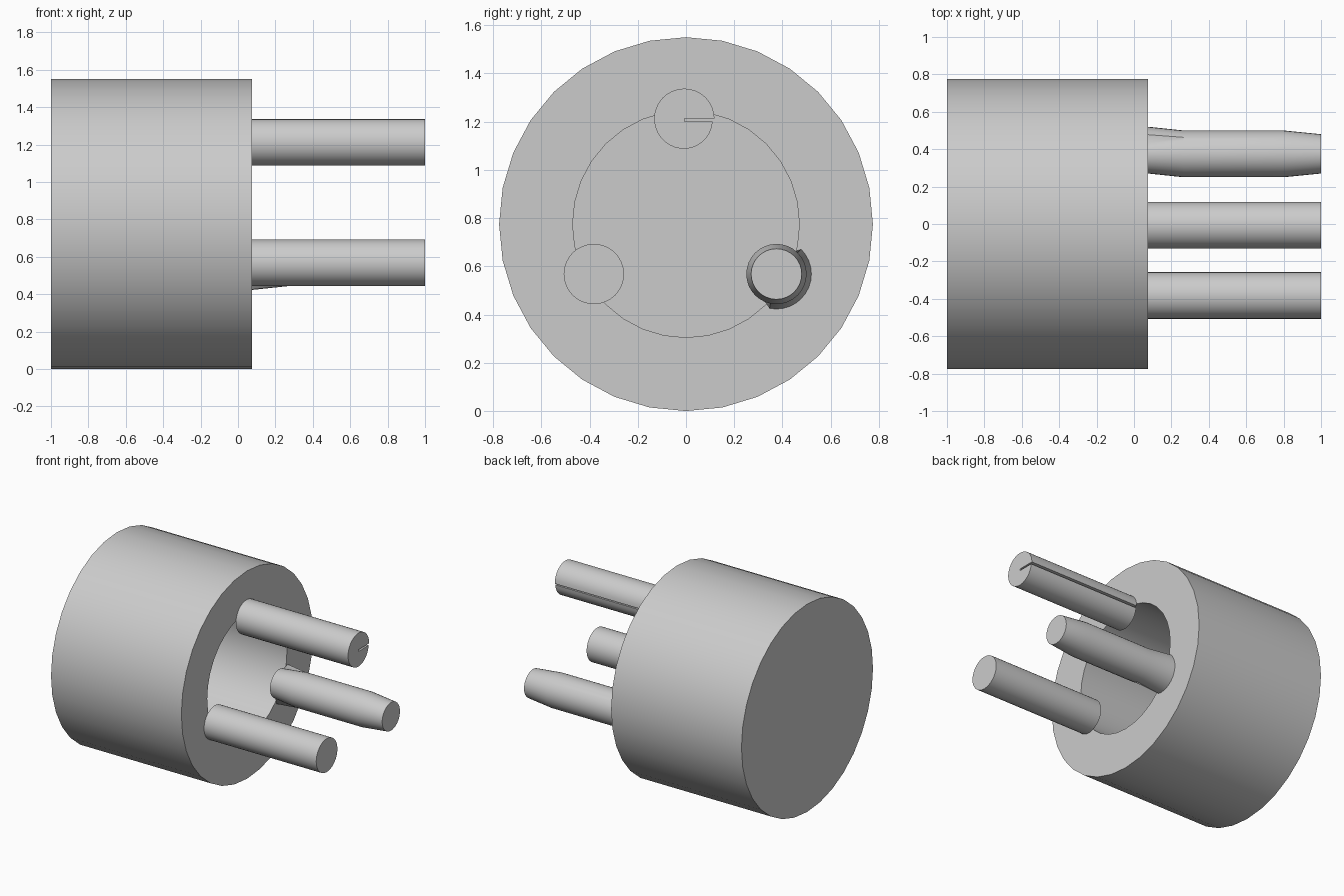
import bpy, bmesh
from math import sin, cos, tau, radians, hypot

if "Cube" in bpy.data.objects:
    bpy.data.objects.remove(bpy.data.objects["Cube"])

SIDES = 32
AXIS_Z = 0.775
RIM_X, TIP_X = 0.075, 1.0
PIN_R, BORE_R = 0.125, 0.47

grey = bpy.data.materials.new("plain grey")
grey.use_nodes = True
colour = (0.6, 0.6, 0.6, 1)
grey.diffuse_color = colour
grey.node_tree.nodes["Principled BSDF"].inputs["Base Color"].default_value = colour


def circle(radius, centre):
    """Points of a circle in the YZ plane, starting at the top."""
    return [(centre[0] + radius * sin(tau * i / SIDES),
             centre[1] + radius * cos(tau * i / SIDES)) for i in range(SIDES)]


def loft(name, sections):
    """Skin a list of (x, outline) sections and cap both ends."""
    bm = bmesh.new()
    rings = [[bm.verts.new((x, y, z)) for y, z in outline] for x, outline in sections]
    for a, b in zip(rings, rings[1:]):
        for i in range(len(a)):
            j = (i + 1) % len(a)
            bm.faces.new((a[i], a[j], b[j], b[i]))
    bm.faces.new(rings[0])
    bm.faces.new(rings[-1])
    bmesh.ops.recalc_face_normals(bm, faces=bm.faces)
    mesh = bpy.data.meshes.new(name)
    bm.to_mesh(mesh)
    bm.free()
    mesh.materials.append(grey)
    obj = bpy.data.objects.new(name, mesh)
    bpy.context.collection.objects.link(obj)
    bpy.ops.object.select_all(action='DESELECT')
    obj.select_set(True)
    bpy.context.view_layer.objects.active = obj
    bpy.ops.object.shade_smooth_by_angle(angle=radians(30))
    return obj


# Thick-walled cup: outer wall, rim, then back down the bore
hub = (0, AXIS_Z)
outer, bore = circle(AXIS_Z, hub), circle(BORE_R, hub)
loft("cup_body", [(-1, outer), (RIM_X, outer), (RIM_X, bore), (-0.7, bore)])

# Plain pin
plain = circle(PIN_R, (-0.382, 0.568))
loft("plain_pin", [(RIM_X, plain), (TIP_X, plain)])

# Slotted pin: a thin cut runs from its axis out to the left side
cy, cz = -0.007, 1.212
arc = []
for i in range(SIDES):
    a = radians(354) * i / (SIDES - 1)
    r = PIN_R if i < SIDES * 0.75 else PIN_R - 0.001 * (i - SIDES * 0.75)
    arc.append((cy + r * cos(a), cz + r * sin(a)))
slotted = arc + [(cy, arc[-1][1]), (cy, cz)]
loft("slotted_pin", [(RIM_X, slotted), (TIP_X, slotted)])

# Tapered pin: narrow tip, root flared over the rim and pinched over the bore
centre = (0.375, 0.568)
shaft = circle(PIN_R, centre)
root = []
for y, z in shaft:
    scale = 1.16 if hypot(y, z - AXIS_Z) > BORE_R else 0.84
    root.append((centre[0] + (y - centre[0]) * scale,
                 centre[1] + (z - centre[1]) * scale))
loft("tapered_pin", [(RIM_X, root), (0.265, shaft), (0.8, shaft),
                     (TIP_X, circle(0.105, centre))])
